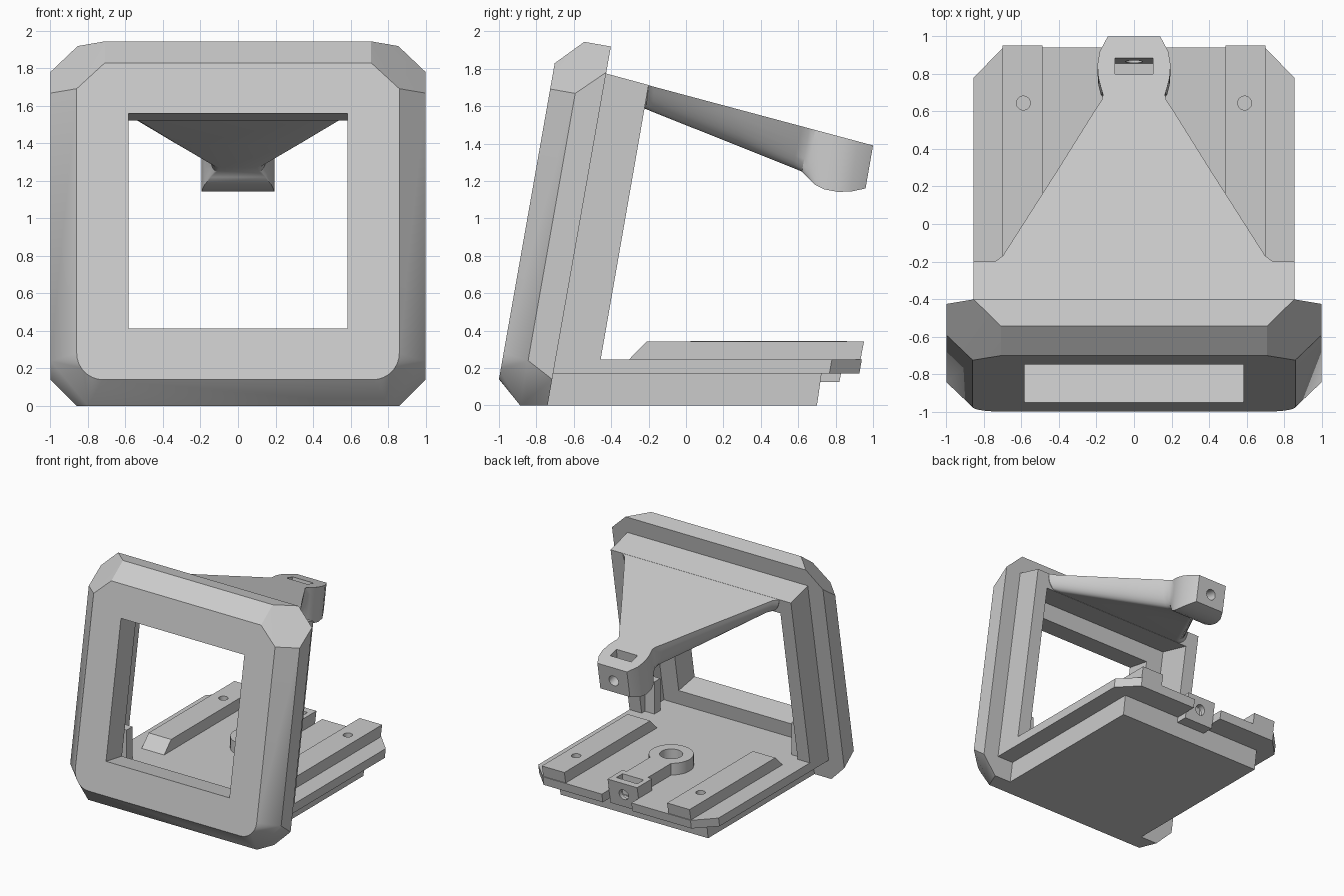
import bpy, bmesh
from math import sin, cos, tan, pi, radians
from mathutils import Matrix

if "Cube" in bpy.data.objects:
    bpy.data.objects.remove(bpy.data.objects["Cube"])

grey = bpy.data.materials.new("plain grey")
grey.use_nodes = True
grey.diffuse_color = (0.6, 0.6, 0.6, 1)
grey.node_tree.nodes["Principled BSDF"].inputs["Base Color"].default_value = (0.6, 0.6, 0.6, 1)

TILT = radians(10)
FRONT, MID, BACK, RECESS = -1.009, -0.873, -0.729, -0.79   # depths along the frame normal


def finish(name, bm):
    bmesh.ops.recalc_face_normals(bm, faces=bm.faces)
    mesh = bpy.data.meshes.new(name)
    bm.to_mesh(mesh)
    bm.free()
    mesh.materials.append(grey)
    ob = bpy.data.objects.new(name, mesh)
    bpy.context.collection.objects.link(ob)
    return ob


def loft(name, rings):
    """Skin a row of equal closed rings and cap both ends."""
    bm = bmesh.new()
    rows = [[bm.verts.new(p) for p in ring] for ring in rings]
    n = len(rows[0])
    for a, b in zip(rows, rows[1:]):
        for i in range(n):
            j = (i + 1) % n
            bm.faces.new((a[i], a[j], b[j], b[i]))
    bm.faces.new(rows[0])
    bm.faces.new(rows[-1])
    return finish(name, bm)


def prism(name, profile, x0, x1):
    return loft(name, [[(x, y, z) for y, z in profile] for x in (x0, x1)])


def box(name, x0, x1, y0, y1, z0, z1):
    return prism(name, [(y0, z0), (y1, z0), (y1, z1), (y0, z1)], x0, x1)


def cylinder(name, centre, r, depth, rot=0):
    bm = bmesh.new()
    m = Matrix.Translation(centre) @ Matrix.Rotation(rot, 4, 'X')
    bmesh.ops.create_cone(bm, cap_ends=True, segments=40, radius1=r, radius2=r, depth=depth, matrix=m)
    return finish(name, bm)


def cut(cutter, *targets):
    cutter.hide_render = True
    for ob in targets:
        mod = ob.modifiers.new("cut", 'BOOLEAN')
        mod.operation, mod.solver, mod.object = 'DIFFERENCE', 'EXACT', cutter
        bpy.context.view_layer.objects.active = ob
        bpy.ops.object.modifier_apply(modifier=mod.name)
    bpy.data.objects.remove(cutter)


def tilted(v, w):
    return w * cos(TILT) + v * sin(TILT), v * cos(TILT) - w * sin(TILT)


def y_at(w, z):
    return (w + z * sin(TILT)) / cos(TILT)


# Front bezel: bevelled rim with faceted top corners and rounded bottom corners
pts = []
for s in (1, -1):
    for x, v, w in ((0.71, 1.68, FRONT), (0.86, 1.54, FRONT), (0.71, 1.82, MID),
                    (1, 1.54, MID), (0.855, 1.82, BACK), (1, 1.68, BACK)):
        pts.append((s * x, *tilted(v, w)))
    for x, z, w in ((1, 0.24, MID), (1, 0.14, BACK), (0.8, 0, MID), (0.86, 0, BACK)):
        pts.append((s * x, y_at(w, z), z))
    for i in range(9):
        a = i * pi / 16
        z = 0.28 - 0.14 * sin(a)
        pts.append((s * (0.72 + 0.14 * cos(a)), y_at(FRONT, z), z))
bm = bmesh.new()
for p in pts:
    bm.verts.new(p)
bmesh.ops.convex_hull(bm, input=bm.verts)
bmesh.ops.dissolve_limit(bm, angle_limit=0.02, verts=bm.verts, edges=bm.edges)
bezel = finish("front_bezel", bm)

# Rear housing behind the bezel
housing = prism("rear_housing", [(y_at(BACK - 0.01, 0.17), 0.17), (y_at(-0.492, 0.17), 0.17),
                                 (-0.2, 1.713), (-0.444, 1.779)], -0.855, 0.855)

# Window opening and the wider recess behind it
window = prism("window_cutter", [tilted(0.24, -1.3), tilted(0.24, -0.6),
                                 tilted(1.406, -0.6), tilted(1.406, -1.3)], -0.585, 0.585)
cut(window, bezel)


def recess():
    return prism("recess_cutter", [(y_at(RECESS, 0.245), 0.245), (-0.3, 0.245), (-0.1, 1.555),
                                   (y_at(RECESS, 1.64), 1.66)], -0.74, 0.74)


cut(recess(), bezel)
cut(recess(), housing)

# Base: lower block and wider plate with clipped rear corners
base = prism("base_block", [(-0.76, 0), (0.7, 0), (0.725, 0.172), (-0.72, 0.172)], -0.7, 0.7)
outline = [(-0.855, -0.7), (0.855, -0.7), (0.855, 0.78), (0.7, 0.94), (-0.7, 0.94), (-0.855, 0.78)]
plate = loft("base_plate", [[(x, y - (0.245 - z) * tan(TILT), z) for x, y in outline]
                            for z in (0.17, 0.245)])
cut(box("notch_cutter", -0.14, 0.14, 0.78, 1.1, 0, 0.6), plate)

# Rails and inner corner posts
for s, side in ((1, "left"), (-1, "right")):
    rail = prism(side + "_rail", [(-0.31, 0.24), (0.932, 0.24), (0.952, 0.342), (-0.21, 0.342)],
                 s * 0.487, s * 0.7)
    cut(cylinder("hole_cutter", (s * 0.59, 0.645, 0.34), 0.037, 0.16), rail)
    box(side + "_corner_post", s * 0.65, s * 0.745, -0.58, -0.5, 0.24, 0.52)

# Central ring, bar and nut block on the base
ring = cylinder("pivot_ring", (0, 0.2, 0.29), 0.175, 0.11)
cut(cylinder("ring_cutter", (0, 0.2, 0.3), 0.09, 0.2), ring, plate)
box("centre_bar", -0.1, 0.1, 0.33, 0.7, 0.24, 0.345)
block = prism("nut_block", [(0.66, 0.125), (0.82, 0.125), (0.862, 0.345), (0.66, 0.345)], -0.14, 0.14)
cut(box("slot_cutter", -0.1, 0.1, 0.715, 0.8, 0.17, 0.5), block, plate)
cut(cylinder("bolt_cutter", (0, 0.84, 0.24), 0.045, 0.2, pi / 2), block)


# Tapered arm with rounded underside edges, ending in a wider tip
def section(y_top, y_low, half, z_low, inset):
    z_top = 1.39 + (1.0 - y_top) * tan(radians(15))
    right = []
    for i in range(9):
        t = i * pi / 16
        k = sin(t)
        right.append((half - inset * (1 - cos(t)), y_top + (y_low - y_top) * k,
                      z_top + (z_low - z_top) * k))
    return right + [(-x, y, z) for x, y, z in reversed(right)]


def under(y):
    return 1.585 - 0.4 * (y + 0.215)


arm_rows = [(-0.3, -0.3, 0.76, 1.62, 0.1), (-0.2, -0.215, 0.74, 1.585, 0.1),
            (-0.17, -0.18, 0.7, 1.57, 0.105), (0.3, 0.28, 0.4, under(0.28), 0.105),
            (0.62, 0.57, 0.2, under(0.57), 0.1), (0.66, 0.62, 0.172, 1.25, 0.06),
            (0.69, 0.65, 0.165, 1.22, 0.02), (0.73, 0.69, 0.177, 1.18, 0.0),
            (0.78, 0.74, 0.19, 1.155, 0.0), (0.85, 0.81, 0.195, 1.142, 0.0),
            (0.92, 0.88, 0.183, 1.143, 0.0), (1.0, 0.96, 0.14, 1.16, 0.0)]
arm = loft("support_arm", [section(*row) for row in arm_rows])
cut(prism("slot_cutter", [(0.77, 1.22), (0.855, 1.22), (0.91, 1.6), (0.82, 1.6)], -0.1, 0.1), arm)
cut(cylinder("bolt_cutter", (0, 0.92, 1.28), 0.045, 0.24, pi / 2 - radians(12)), arm)

# Smooth curves, keep sharp edges
for ob in bpy.context.scene.objects:
    if ob.type == 'MESH':
        ob.select_set(True)
        bpy.context.view_layer.objects.active = ob
bpy.ops.object.shade_smooth_by_angle(angle=radians(28))
